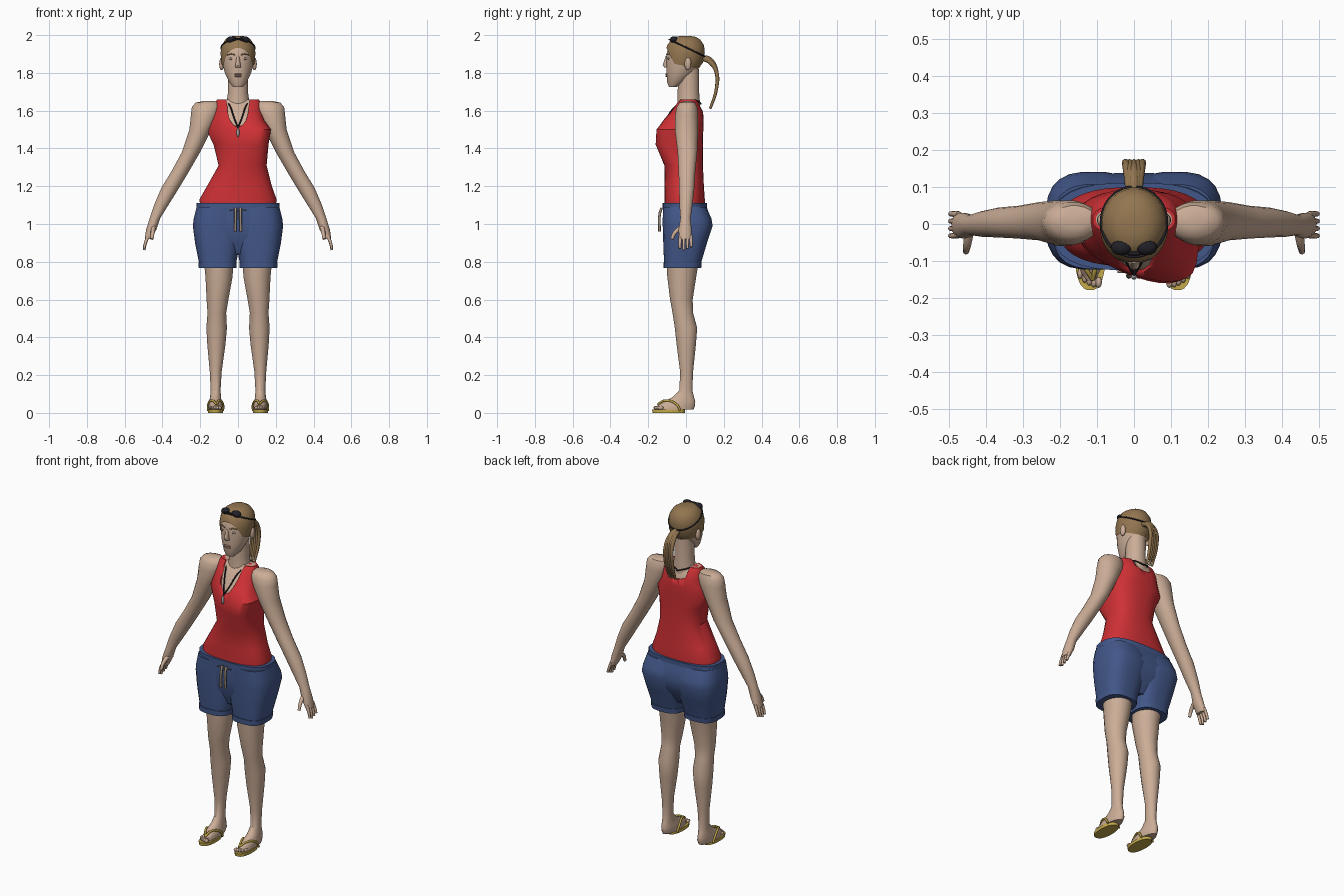
import bpy, bmesh, math
from mathutils import Vector

if "Cube" in bpy.data.objects:
    bpy.data.objects.remove(bpy.data.objects["Cube"], do_unlink=True)


def material(name, *rgb):
    m = bpy.data.materials.new(name)
    m.use_nodes = True
    m.diffuse_color = (*rgb, 1)
    m.node_tree.nodes["Principled BSDF"].inputs["Base Color"].default_value = (*rgb, 1)
    return m


skin = material("skin", .60, .42, .31)
red = material("red cloth", .62, .03, .035)
blue = material("blue cloth", .055, .095, .25)
hair = material("light brown hair", .29, .18, .08)
black = material("black rubber", .014, .014, .02)
yellow = material("yellow sandal", .55, .40, .07)
cord = material("cord tan", .32, .25, .20)
lip = material("lip", .46, .26, .21)
white = material("eye white", .6, .52, .45)
grey = material("whistle grey", .38, .37, .36)


def activate(ob):
    bpy.ops.object.select_all(action='DESELECT')
    ob.select_set(True)
    bpy.context.view_layer.objects.active = ob


def finish(name, bm, mat, angle=40):
    me = bpy.data.meshes.new(name)
    bmesh.ops.recalc_face_normals(bm, faces=bm.faces)
    bm.to_mesh(me)
    bm.free()
    me.materials.append(mat)
    ob = bpy.data.objects.new(name, me)
    bpy.context.collection.objects.link(ob)
    activate(ob)
    bpy.ops.object.shade_smooth_by_angle(angle=math.radians(angle))
    return ob


def loft_mesh(slices, n=20, power=2.0, side=1, grow=0):
    """Skin horizontal rounded slices given as (z, x0, x1, y0, y1)."""
    bm = bmesh.new()
    rings = []
    for z, x0, x1, y0, y1 in slices:
        ring = []
        for i in range(n):
            a = math.tau * (i + .5) / n
            c, s = math.cos(a), math.sin(a)
            x = (x0 + x1) / 2 + ((x1 - x0) / 2 + grow) * math.copysign(abs(c) ** (2 / power), c)
            y = (y0 + y1) / 2 + ((y1 - y0) / 2 + grow) * math.copysign(abs(s) ** (2 / power), s)
            ring.append(bm.verts.new((side * x, y, z)))
        rings.append(ring)
    for a, b in zip(rings, rings[1:]):
        for i in range(n):
            bm.faces.new((a[i], a[(i + 1) % n], b[(i + 1) % n], b[i]))
    bm.faces.new(rings[0])
    bm.faces.new(rings[-1])
    return bm


def loft(name, slices, mat, **kw):
    return finish(name, loft_mesh(slices, **kw), mat)


def sym(rows):
    return [(z, -x, x, y0, y1) for z, x, y0, y1 in rows]


def tube(name, pts, r, mat, closed=False, tip=1.0):
    cu = bpy.data.curves.new(name, 'CURVE')
    cu.dimensions = '3D'
    cu.bevel_depth, cu.bevel_resolution, cu.resolution_u = r, 2, 4
    cu.use_fill_caps = True
    sp = cu.splines.new('BEZIER')
    sp.bezier_points.add(len(pts) - 1)
    for i, (p, q) in enumerate(zip(sp.bezier_points, pts)):
        p.co = q
        p.radius = 1 + (tip - 1) * i / (len(pts) - 1)
        p.handle_left_type = p.handle_right_type = 'AUTO'
    sp.use_cyclic_u = closed
    cu.materials.append(mat)
    ob = bpy.data.objects.new(name, cu)
    bpy.context.collection.objects.link(ob)
    activate(ob)
    bpy.ops.object.convert(target='MESH')
    bpy.ops.object.shade_smooth_by_angle(angle=math.radians(50))


def blob(name, loc, size, mat):
    bm = bmesh.new()
    bmesh.ops.create_uvsphere(bm, u_segments=14, v_segments=8, radius=1)
    for v in bm.verts:
        v.co = Vector(loc) + v.co * Vector(size)
    finish(name, bm, mat, 60)


# Head, neck and hair
head = sym([(1.725, .025, -.09, -.05), (1.75, .047, -.10, 0), (1.80, .070, -.104, .05),
            (1.85, .083, -.104, .085), (1.90, .087, -.104, .094), (1.94, .081, -.094, .09),
            (1.97, .062, -.074, .07), (1.985, .04, -.05, .045), (1.99, .015, -.02, .015)])
loft("head", head, skin, n=28)
loft("neck", sym([(1.58, .075, -.055, .075), (1.64, .062, -.045, .075),
                  (1.70, .053, -.045, .07), (1.82, .055, -.04, .07)]), skin)
cap = loft_mesh(head, n=28, grow=.006)
bmesh.ops.translate(cap, verts=cap.verts[:], vec=(0, 0, .006))
# Forehead hairline, then the nape and sideburn line
for co, no in (((0, -.1, 1.925), (0, 2, 1)), ((0, 0, 1.835), (0, .2, 1))):
    bmesh.ops.bisect_plane(cap, geom=cap.verts[:] + cap.edges[:] + cap.faces[:],
                           plane_co=co, plane_no=no, clear_inner=True)
finish("hair_cap", cap, hair)
for i in range(5):
    o = (i - 2) / 2
    tube("ponytail_strand", [(o * .008, .085, 1.88), (o * .014, .125, 1.872 - abs(o) * .012),
         (o * .021, .16, 1.81), (o * .023, .16, 1.71),
         (o * .018, .128 + .01 * (i % 2), 1.61 + .025 * (i % 2))], .015, hair, tip=.45)

# Face
loft("nose", sym([(1.828, .016, -.114, -.09), (1.84, .015, -.124, -.09),
                  (1.89, .007, -.107, -.09)]), skin, n=10)
for z in (1.792, 1.783):
    blob("lip", (0, -.102, z), (.021, .008, .005), lip)
for s in (-1, 1):
    blob("eye", (s * .035, -.092, 1.875), (.014, .006, .006), white)
    blob("iris", (s * .035, -.0965, 1.875), (.005, .003, .005), cord)
    tube("eyebrow", [(s * .016, -.102, 1.896), (s * .036, -.096, 1.901),
                     (s * .056, -.080, 1.895)], .003, hair)
    blob("ear", (s * .087, .01, 1.848), (.013, .018, .034), skin)

# Swimming goggles
for s in (-1, 1):
    blob("goggle_lens", (s * .034, -.064, 1.976), (.029, .021, .018), black)
tube("goggle_bridge", [(-.015, -.08, 1.979), (.015, -.08, 1.979)], .005, black)
tube("goggle_strap", [(.0885 * math.cos(a), .006 + .094 * math.sin(a), 1.932 - .045 * math.sin(a))
                      for a in [math.tau * i / 16 for i in range(16)]], .004, black, closed=True)

# Tank top over a skin chest, with cut neckline
torso = [(1.09, -.20, .20, -.115, .10), (1.13, -.205, .205, -.115, .10), (1.20, -.165, .18, -.115, .095),
         (1.31, -.103, .152, -.115, .09), (1.42, -.13, .162, -.143, .09), (1.50, -.168, .175, -.138, .092),
         (1.55, -.14, .14, -.115, .094), (1.60, -.125, .125, -.08, .09),
         (1.64, -.12, .12, -.052, .072), (1.66, -.112, .112, -.03, .055)]


def twist_bust(bm):
    """Push the left of the bust forward and draw the right back."""
    for v in bm.verts:
        weight = min(1, max(0, (v.co.z - 1.31) / .11), max(0, (1.6 - v.co.z) / .1))
        v.co.y -= .3 * v.co.x * weight * min(1, max(0, -v.co.y / .08))
    return bm


finish("chest", twist_bust(loft_mesh(torso[4:], n=32, power=2.5, grow=-.009)), skin)
tank = finish("tank_top", twist_bust(loft_mesh(torso, n=32, power=2.5)), red)


def neckline(depth, y0, y1):
    bm = bmesh.new()
    outline = [(-.075, 1.72)] + [(-.056 * math.cos(a), 1.62 - (1.62 - depth) * math.sin(a))
                                 for a in [math.pi * i / 12 for i in range(13)]] + [(.075, 1.72)]
    face = bm.faces.new([bm.verts.new((x, y0, z)) for x, z in outline])
    out = bmesh.ops.extrude_face_region(bm, geom=[face])
    bmesh.ops.translate(bm, vec=(0, y1 - y0, 0),
                        verts=[v for v in out["geom"] if isinstance(v, bmesh.types.BMVert)])
    cutter = finish("neckline_cutter", bm, skin)
    cutter.hide_render = True
    mod = tank.modifiers.new("neckline", 'BOOLEAN')
    mod.object, mod.operation, mod.solver = cutter, 'DIFFERENCE', 'EXACT'
    activate(tank)
    bpy.ops.object.modifier_apply(modifier=mod.name)
    bpy.data.objects.remove(cutter, do_unlink=True)


neckline(1.515, -.3, .012)
neckline(1.59, .01, .3)

# Lanyard and whistle
for s in (-1, 1):
    tube("lanyard", [(0, .08, 1.635), (s * .05, .055, 1.652), (s * .06, 0, 1.652),
                     (s * .04, -.06, 1.62), (s * .02, -.103, 1.56), (0, -.136, 1.51)], .004, black)
blob("whistle", (0, -.143, 1.485), (.008, .008, .026), grey)

# Shorts: two boxy legs meeting at a soft centre crease over a filled seat
loft("shorts_seat", sym([(.84, .12, -.08, .06), (.93, .222, -.117, .117), (1.0, .234, -.121, .138),
                         (1.06, .225, -.122, .12), (1.10, .218, -.12, .108)]), blue, n=28, power=3)
loft("waistband", sym([(1.085, .222, -.126, .112), (1.112, .222, -.126, .112)]), blue, n=28, power=2.8)
for s in (-1, 1):
    loft("shorts_leg", [(.77, .014, .204, -.115, .075), (.80, .008, .208, -.117, .082),
                        (.90, -.012, .228, -.121, .112), (.99, -.02, .24, -.124, .142),
                        (1.03, -.02, .235, -.124, .135), (1.09, -.02, .22, -.122, .108)],
         blue, n=24, power=2.8, side=s)
    loft("shorts_hem", [(.766, .008, .208, -.121, .081), (.795, .006, .211, -.121, .084)],
         blue, n=24, power=2.8, side=s)
    tube("drawstring", [(s * .013, -.128, 1.085), (s * .013, -.138, 1.06), (s * .015, -.14, .96)],
         .007, cord)
    tube("drawstring_bow", [(0, -.13, 1.072), (s * .045, -.13, 1.075)], .003, cord)

# Limbs, mirrored
for s in (-1, 1):
    loft("arm", [(1.65, .12, .19, -.01, .03), (1.642, .10, .225, -.035, .05), (1.62, .09, .245, -.05, .06),
                 (1.58, .10, .25, -.058, .065), (1.50, .14, .258, -.06, .065), (1.38, .20, .298, -.045, .06),
                 (1.28, .258, .352, -.04, .05), (1.19, .312, .407, -.037, .045), (1.10, .368, .445, -.035, .035),
                 (1.03, .412, .468, -.03, .025), (.97, .432, .487, -.04, .03),
                 (.92, .46, .494, -.036, .03)], skin, side=s)
    for i in range(4):
        y = -.029 + .018 * i
        tube("finger", [(s * .474, y, .94), (s * .49, y * 1.1, .90),
                        (s * .497, y * 1.1, .862 + .008 * abs(i - 1))], .0095, skin, tip=.7)
    tube("thumb", [(s * .446, -.02, .985), (s * .452, -.058, .955), (s * .455, -.075, .92)],
         .013, skin, tip=.65)
    loft("leg", [(.84, .02, .185, -.105, .075), (.72, .028, .173, -.10, .055), (.60, .05, .167, -.085, .036),
                 (.53, .062, .162, -.072, .038), (.45, .058, .168, -.06, .06), (.36, .066, .163, -.05, .053),
                 (.22, .086, .15, -.032, .038), (.12, .092, .145, -.035, .034), (.085, .09, .148, -.07, .043),
                 (.06, .086, .153, -.115, .05), (.038, .08, .156, -.155, .05),
                 (.017, .083, .155, -.16, .04)], skin, side=s)
    for i in range(5):
        blob("toe", (s * (.096 + .0125 * i), -.158 + .003 * i * i / 2, .027),
             (.009 - .0006 * i, .015, .01), skin)
    loft("sandal_sole", [(0, .078, .159, -.178, -.005), (.018, .078, .159, -.18, -.005)],
         yellow, n=24, power=2.3, side=s)
    for x in (.079, .158):
        tube("sandal_strap", [(s * .112, -.15, .045), (s * (.119 * .55 + x * .45), -.11, .066),
                              (s * x, -.05, .045), (s * x, -.03, .012)], .006, yellow)
